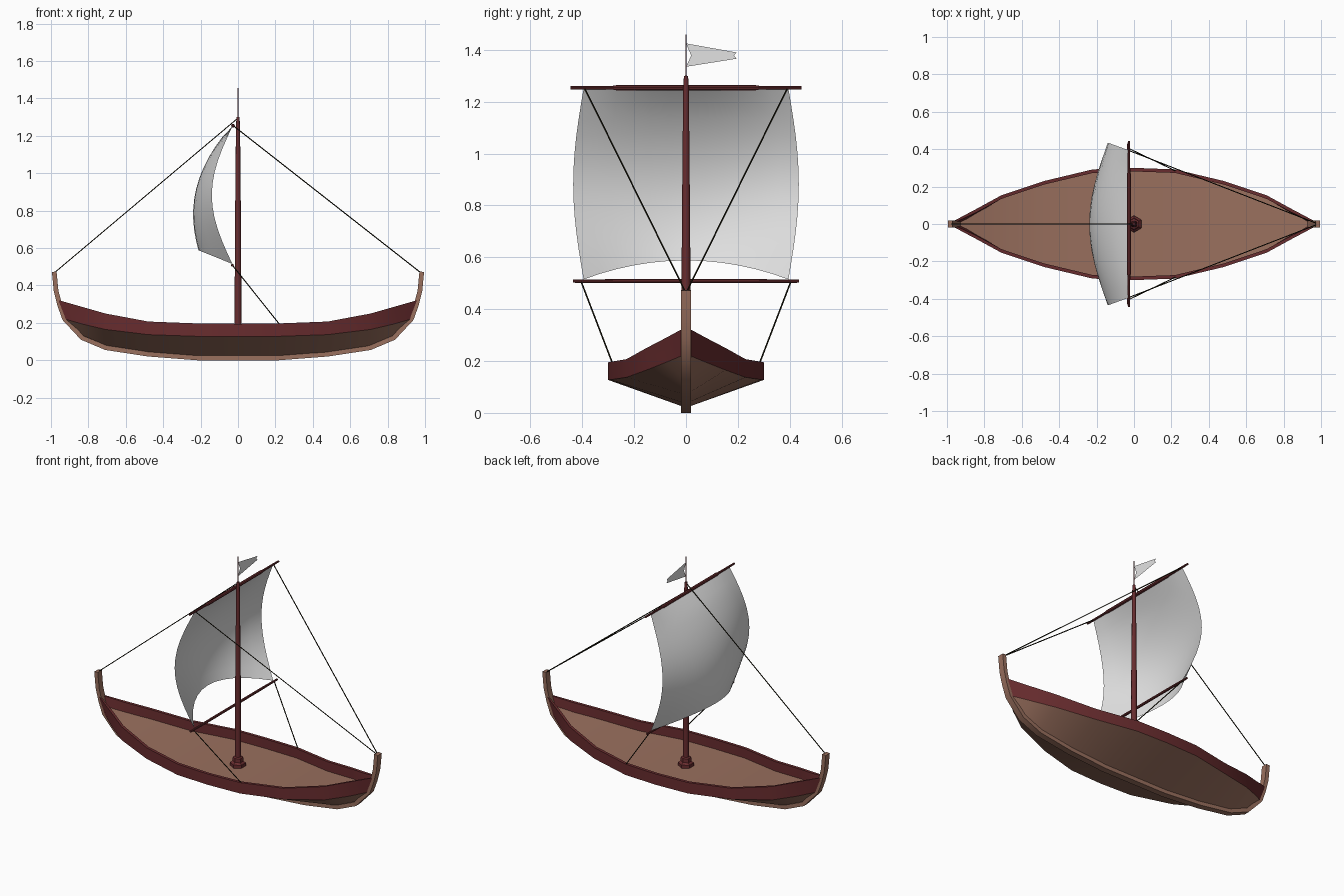
import bpy, math
from mathutils import Vector

if "Cube" in bpy.data.objects:
    bpy.data.objects.remove(bpy.data.objects["Cube"])


def material(name, rgb):
    m = bpy.data.materials.new(name)
    m.diffuse_color = (*[(c / 255) ** 2.2 for c in rgb], 1)
    m.use_nodes = True
    m.node_tree.nodes["Principled BSDF"].inputs["Base Color"].default_value = m.diffuse_color
    return m


BROWN = material("plank brown", (152, 111, 94))
RED = material("dark red wood", (104, 48, 50))
CLOTH = material("sail white", (226, 226, 226))
ROPE = material("rope black", (34, 32, 20))


def make(name, verts, faces, mat, smooth=None):
    me = bpy.data.meshes.new(name)
    me.from_pydata([tuple(v) for v in verts], [], faces)
    me.materials.append(mat)
    ob = bpy.data.objects.new(name, me)
    bpy.context.collection.objects.link(ob)
    bpy.context.view_layer.objects.active = ob
    ob.select_set(True)
    if len(faces) > 1:
        bpy.ops.object.mode_set(mode='EDIT')
        bpy.ops.mesh.select_all(action='SELECT')
        bpy.ops.mesh.normals_make_consistent(inside=False)
        bpy.ops.object.mode_set(mode='OBJECT')
    if smooth:
        bpy.ops.object.shade_smooth_by_angle(angle=math.radians(smooth))
    ob.select_set(False)
    return ob


def loft(name, rings, mat, closed=True, caps=True, smooth=None):
    n = len(rings[0])
    verts = [v for r in rings for v in r]
    faces = []
    for i in range(len(rings) - 1):
        for j in range(n if closed else n - 1):
            k = (j + 1) % n
            faces.append((i * n + j, i * n + k, (i + 1) * n + k, (i + 1) * n + j))
    if closed and caps:
        faces += [tuple(range(n)), tuple(range(len(verts) - n, len(verts)))]
    return make(name, verts, faces, mat, smooth)


def rod(name, a, b, radii, mat, sides=8, smooth=None):
    """Round bar from a to b; radii = [(fraction along, radius), ...]."""
    a, b = Vector(a), Vector(b)
    d = b - a
    u = d.normalized().cross(Vector((1, 0, 0))).normalized()
    w = d.normalized().cross(u)
    rings = []
    for t, r in radii:
        rings.append([a + d * t + r * (math.cos(s) * u + math.sin(s) * w)
                      for s in [2 * math.pi * i / sides for i in range(sides)]])
    return loft(name, rings, mat, smooth=smooth)


# Hull stations (half): x top, x low, half beam, z top, z low, z keel
half = [(0, 0, .30, .195, .127, .02),
        (.22, .22, .292, .197, .128, .02),
        (.48, .48, .23, .207, .137, .036),
        (.71, .71, .153, .25, .165, .07),
        (.84, .83, .082, .287, .193, .125),
        (.972, .932, .012, .325, .222, .215)]
stations = [(-a, -b, *r) for a, b, *r in reversed(half[1:])] + half


def inner(y):
    return max(y - .019, .002)


# Top strakes: red planks with thickness
for s, side in ((-1, "front"), (1, "back")):
    loft(side + "_strake",
         [[(xt, s * y, zt), (xl, s * y, zl), (xl, s * inner(y), zl), (xt, s * inner(y), zt)]
          for xt, xl, y, zt, zl, zk in stations], RED, smooth=30)

# V-shaped hull bottom
loft("hull_bottom",
     [[(xl, -y, zl), (xl, 0, zk), (xl, y, zl)] for xt, xl, y, zt, zl, zk in stations],
     BROWN, closed=False, smooth=30)

# Deck following the sheer line
deck = loft("deck",
            [[((xt + xl) / 2, -inner(y) - .004, zt - .06), ((xt + xl) / 2, inner(y) + .004, zt - .06)]
             for xt, xl, y, zt, zl, zk in stations], BROWN, closed=False, smooth=30)
if deck.data.polygons[0].normal.z < 0:
    deck.data.flip_normals()

# Keel with rising stems at both ends
kp = [(.22, 0), (.48, .02), (.71, .055), (.84, .11), (.938, .215),
      (.965, .29), (.985, .37), (1.0, .47)]
kp[-1] = (.995, .472)
path = [Vector((-x, z)) for x, z in reversed(kp)] + [Vector(p) for p in kp]
rings = []
for i, p in enumerate(path):
    t = (path[min(i + 1, len(path) - 1)] - path[max(i - 1, 0)]).normalized()
    q = p + Vector((-t.y, t.x)) * .025
    rings.append([(p.x, -.02, p.y), (p.x, .02, p.y), (q.x, .02, q.y), (q.x, -.02, q.y)])
loft("keel_and_stems", rings, BROWN, smooth=30)

# Mast step (hexagonal) and mast
loft("mast_step", [[(r * math.cos(a), r * math.sin(a), z)
                    for a in [math.pi / 2 + i * math.pi / 3 for i in range(6)]]
                   for r, z in ((.045, .13), (.045, .155), (.032, .166), (.03, .19), (.02, .195))], RED)
rod("mast", (0, 0, .13), (0, 0, 1.3), [(0, .019), (.5, .016), (.96, .011), (1, .008)], RED, smooth=50)
rod("flag_pole", (0, 0, 1.29), (0, 0, 1.46), [(0, .003), (1, .0015)], RED, 6)

# Yards
taper = [(0, .006), (.18, .007), (.2, .010), (.8, .010), (.82, .007), (1, .006)]
rod("upper_yard", (-.027, -.445, 1.254), (-.027, .445, 1.254), taper, RED)
rod("lower_yard", (-.03, -.435, .508), (-.03, .435, .508),
    [(0, .006), (.2, .008), (.8, .008), (1, .006)], RED)

# Billowing sail
N = 12
rows = []
for i in range(N + 1):
    v = i / N
    row = []
    for j in range(N + 1):
        u = j / N * 2 - 1
        c = 1 - u * u
        edge = .11 * math.sin(math.pi * v)
        mid = .21 * math.sin(2.1 * v ** .85)
        row.append((-.03 - edge * (1 - c) - mid * c,
                    u * (.395 + .04 * math.sin(math.pi * v)),
                    1.25 - v * (.735 - .073 * c)))
    rows.append(row)
loft("sail", rows, CLOTH, closed=False, smooth=60)

# Swallow-tailed pennant
make("pennant", [(0, 0, 1.425), (0, .02, 1.378), (0, 0, 1.335),
                 (0, .195, 1.366), (0, .185, 1.378), (0, .195, 1.39)],
     [(0, 1, 4, 5), (1, 2, 3, 4)], CLOTH)


# Rigging
def rope(name, a, b):
    rod(name, a, b, [(0, .003), (1, .003)], ROPE, 6)


rope("single_stay", (-.985, 0, .465), (0, 0, 1.295))
for s, side in ((-1, "front"), (1, "back")):
    rope(side + "_brace", (.985, 0, .462), (-.02, s * .39, 1.25))
    rope(side + "_sheet", (-.03, s * .405, .508), (.22, s * .285, .195))
